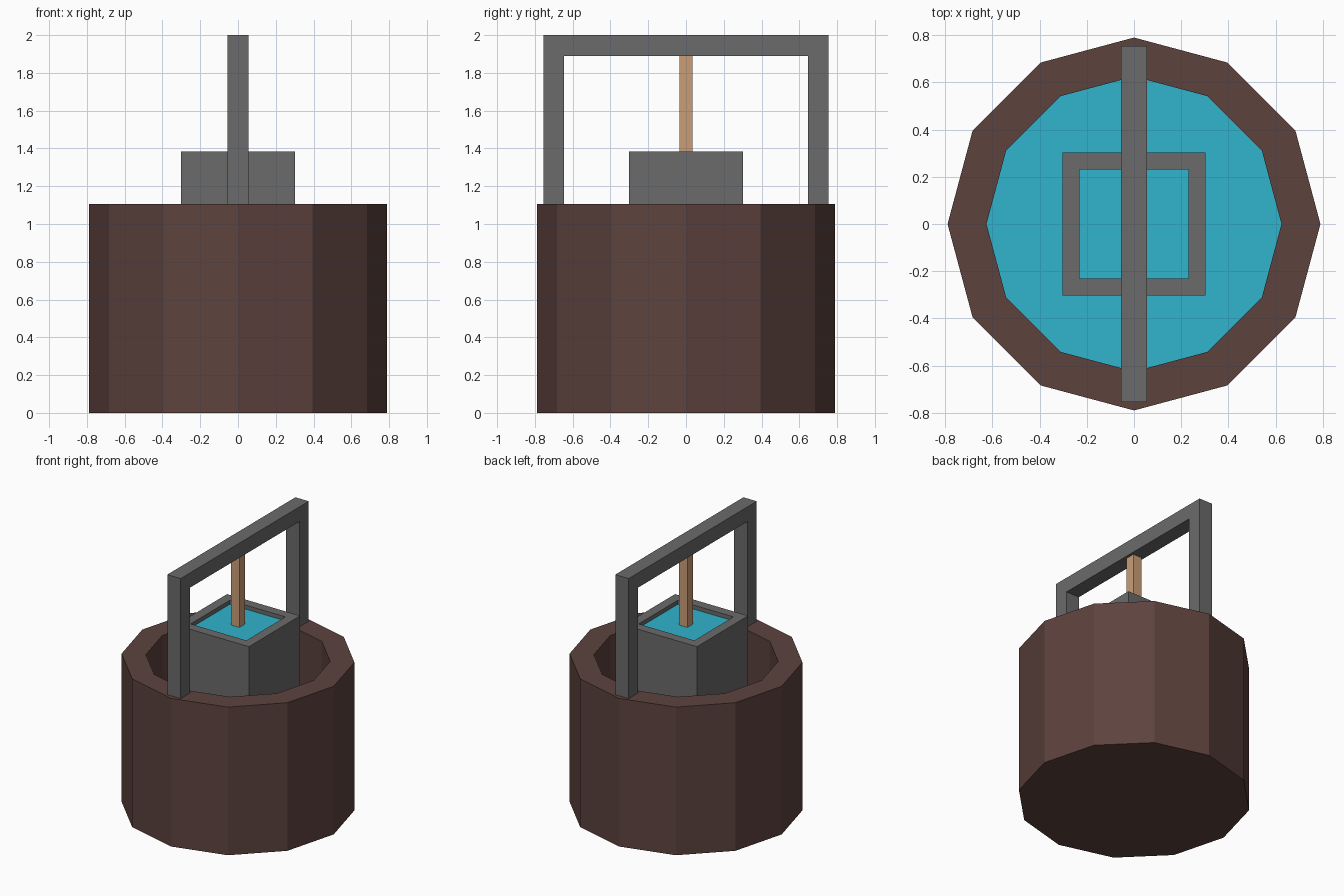
import bpy, bmesh, math

if "Cube" in bpy.data.objects:
    bpy.data.objects.remove(bpy.data.objects["Cube"])


def material(name, r, g, b):
    m = bpy.data.materials.new(name)
    # 8-bit display colour to linear
    m.diffuse_color = [(c / 255) ** 2.2 for c in (r, g, b)] + [1]
    m.use_nodes = True
    m.node_tree.nodes["Principled BSDF"].inputs["Base Color"].default_value = m.diffuse_color
    return m


def add_object(name, bm, mat):
    bmesh.ops.recalc_face_normals(bm, faces=bm.faces)
    mesh = bpy.data.meshes.new(name)
    bm.to_mesh(mesh)
    bm.free()
    mesh.materials.append(mat)
    obj = bpy.data.objects.new(name, mesh)
    bpy.context.collection.objects.link(obj)
    return obj


def ring(bm, sides, radius, z, turn=0.0):
    return [bm.verts.new((radius * math.cos(turn + math.tau * i / sides),
                          radius * math.sin(turn + math.tau * i / sides), z))
            for i in range(sides)]


def vessel(name, sides, outer, inner, bottom, top, floor, mat, turn=0.0):
    """Closed-bottom container with a flat rim."""
    bm = bmesh.new()
    loops = [ring(bm, sides, r, z, turn) for r, z in
             ((outer, bottom), (outer, top), (inner, top), (inner, floor))]
    for a, b in zip(loops, loops[1:]):
        for i in range(sides):
            j = (i + 1) % sides
            bm.faces.new((a[i], a[j], b[j], b[i]))
    bm.faces.new(loops[0])
    bm.faces.new(loops[-1])
    return add_object(name, bm, mat)


def surface(name, sides, radius, z, mat, turn=0.0):
    bm = bmesh.new()
    bm.faces.new(ring(bm, sides, radius, z, turn))
    return add_object(name, bm, mat)


def extrude_yz(name, profile, half_width, mat):
    """Extrude a (y, z) outline along x."""
    bm = bmesh.new()
    face = bm.faces.new([bm.verts.new((-half_width, y, z)) for y, z in profile])
    new = bmesh.ops.extrude_face_region(bm, geom=[face], use_keep_orig=True)["geom"]
    bmesh.ops.translate(bm, vec=(2 * half_width, 0, 0),
                        verts=[v for v in new if isinstance(v, bmesh.types.BMVert)])
    return add_object(name, bm, mat)


brown = material("brown_wall", 93, 68, 64)
grey = material("dark_grey", 106, 106, 106)
blue = material("water_blue", 52, 178, 204)
tan = material("rope_tan", 200, 156, 118)

# Twelve-sided well with water low inside
vessel("well_wall", 12, 0.79, 0.625, 0, 1.105, 0.40, brown)
surface("well_water", 12, 0.625, 0.45, blue)

# Square bucket, filled nearly to the rim
q, diag = math.pi / 4, math.sqrt(2)
vessel("bucket", 4, 0.302 * diag, 0.23 * diag, 0.785, 1.385, 0.86, grey, q)
surface("bucket_water", 4, 0.23 * diag, 1.355, blue, q)

# Arch over the well: two posts and a beam in one outline
half = [(0.755, 2.0), (0.755, 1.105), (0.645, 1.105), (0.645, 1.89)]
outline = half + [(-y, z) for y, z in reversed(half)]
extrude_yz("arch_frame", outline, 0.055, grey)

# Rope from beam down into the bucket
extrude_yz("rope", [(-0.035, 0.86), (0.035, 0.86), (0.035, 1.89), (-0.035, 1.89)],
           0.035, tan)
